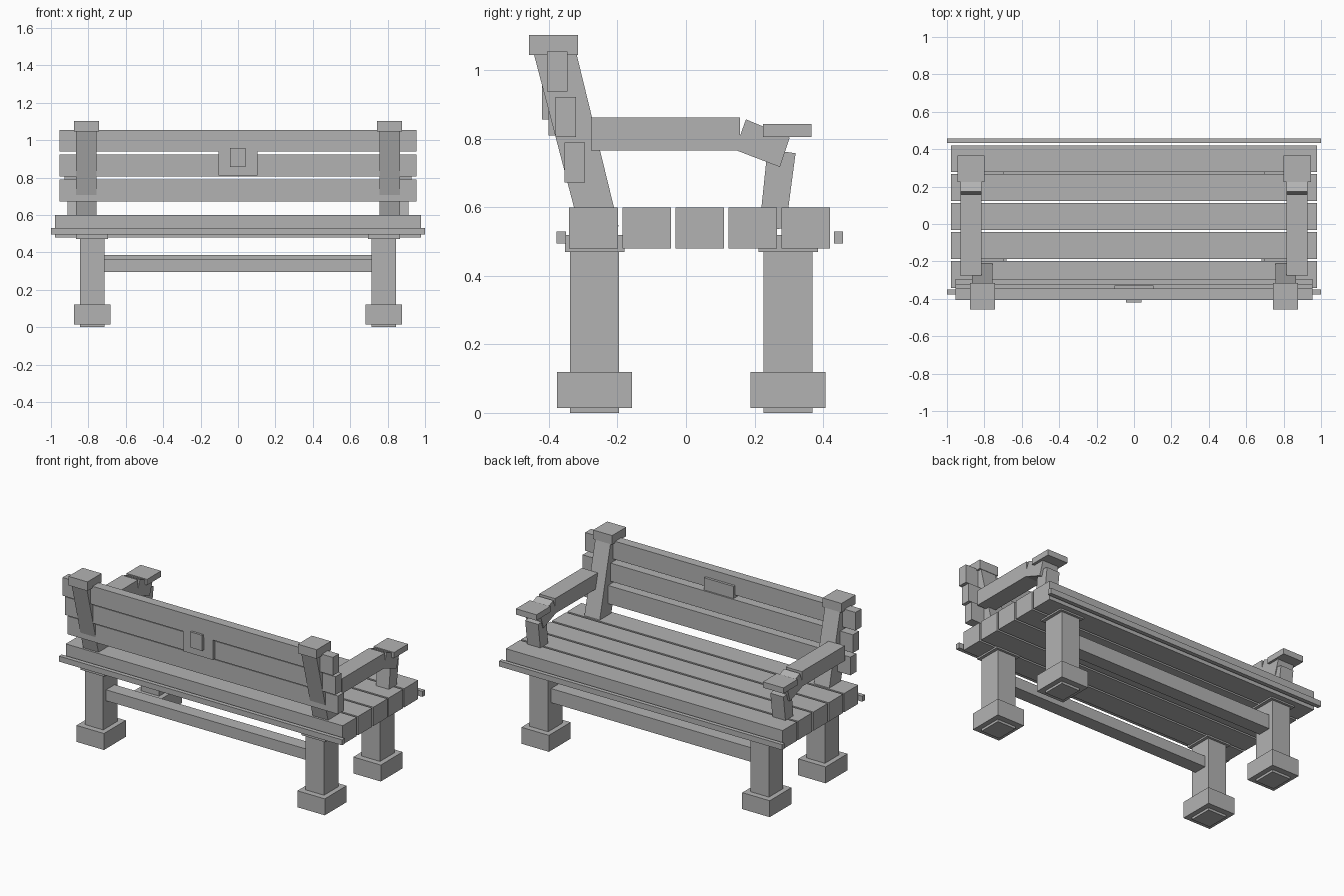
import bpy
import bmesh

default = bpy.data.objects.get("Cube")
if default:
    bpy.data.objects.remove(default, do_unlink=True)

# One plain grey for the whole bench
grey = bpy.data.materials.new("plain_grey")
grey.use_nodes = True
colour = (0.45, 0.45, 0.45, 1)
grey.diffuse_color = colour
grey.node_tree.nodes["Principled BSDF"].inputs["Base Color"].default_value = colour


def prism(name, x0, x1, profile):
    """Extrude a (y, z) profile along x from x0 to x1."""
    bm = bmesh.new()
    face = bm.faces.new([bm.verts.new((x0, y, z)) for y, z in profile])
    ext = bmesh.ops.extrude_face_region(bm, geom=[face])
    moved = [v for v in ext["geom"] if isinstance(v, bmesh.types.BMVert)]
    bmesh.ops.translate(bm, verts=moved, vec=(x1 - x0, 0, 0))
    bmesh.ops.recalc_face_normals(bm, faces=bm.faces)
    mesh = bpy.data.meshes.new(name)
    bm.to_mesh(mesh)
    bm.free()
    mesh.materials.append(grey)
    obj = bpy.data.objects.new(name, mesh)
    bpy.context.collection.objects.link(obj)
    return obj


def box(name, x0, x1, y0, y1, z0, z1):
    return prism(name, x0, x1, [(y0, z0), (y1, z0), (y1, z1), (y0, z1)])


def pair(name, x0, x1, profile):
    """Make the same part on both sides."""
    prism("left_" + name, x0, x1, profile)
    prism("right_" + name, -x1, -x0, profile)


def box_pair(name, x0, x1, y0, y1, z0, z1):
    pair(name, x0, x1, [(y0, z0), (y1, z0), (y1, z1), (y0, z1)])


# Legs with block feet, top plates and a stretcher rail
for row, y, rail_top in (("rear", -0.267, 0.365), ("fore", 0.298, 0.385)):
    box_pair(row + "_leg", 0.715, 0.845, y - 0.072, y + 0.072, 0, 0.48)
    box_pair(row + "_foot", 0.683, 0.877, y - 0.11, y + 0.11, 0.015, 0.12)
    box_pair(row + "_leg_plate", 0.695, 0.865, y - 0.087, y + 0.087, 0.47, 0.52)
    box(row + "_stretcher", -0.72, 0.72, y - 0.043, y + 0.043, 0.295, rail_top)

# Seat slats
for i in range(5):
    y = -0.27 + i * 0.155
    box(f"seat_slat_{i + 1}", -0.978, 0.978, y - 0.071, y + 0.071, 0.48, 0.6)

# Thin trim strips along both long edges
box("rear_trim", -1, 1, -0.378, -0.351, 0.495, 0.53)
box("fore_trim", -1, 1, 0.432, 0.458, 0.495, 0.53)

# Leaning back posts and caps
pair("back_post", 0.757, 0.865,
     [(-0.306, 0.52), (-0.197, 0.545), (-0.325, 1.07), (-0.45, 1.07)])
box_pair("back_post_cap", 0.743, 0.877, -0.458, -0.316, 1.045, 1.103)

# Back slats, stepping backwards as they rise
for i in range(3):
    y, z = -0.325 - i * 0.0255, 0.731 + i * 0.133
    box(f"back_slat_{i + 1}", -0.955, 0.955, y - 0.03, y + 0.03, z - 0.058, z + 0.058)

# Plaque block set into the back, with a small raised plate
box("plaque", -0.105, 0.105, -0.402, -0.33, 0.81, 1.0)
box("plaque_plate", -0.042, 0.04, -0.42, -0.395, 0.857, 0.957)

# Armrests: level beam, drooping end, leaning support and flat cap
box_pair("arm_beam", 0.815, 0.928, -0.277, 0.157, 0.766, 0.862)
pair("arm_end", 0.815, 0.928,
     [(0.143, 0.768), (0.274, 0.718), (0.303, 0.804), (0.175, 0.857)])
pair("arm_support", 0.82, 0.912,
     [(0.213, 0.53), (0.291, 0.54), (0.32, 0.758), (0.238, 0.77)])
box_pair("arm_cap", 0.8, 0.945, 0.225, 0.367, 0.806, 0.843)
